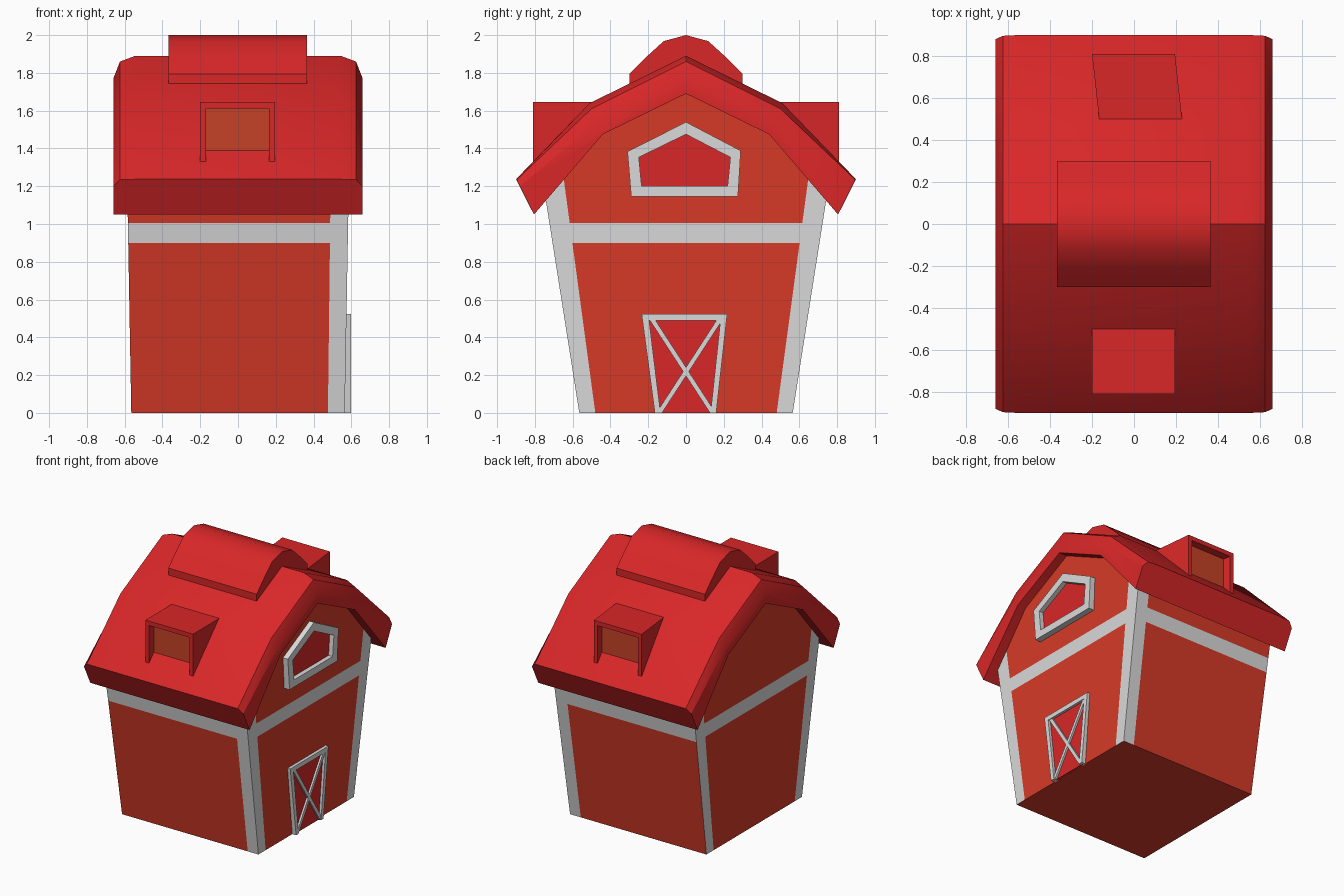
import bpy, bmesh
from mathutils import Vector

if "Cube" in bpy.data.objects:
    bpy.data.objects.remove(bpy.data.objects["Cube"])


def material(name, rgb):
    m = bpy.data.materials.new(name)
    m.diffuse_color = (*rgb, 1)
    m.use_nodes = True
    m.node_tree.nodes["Principled BSDF"].inputs["Base Color"].default_value = m.diffuse_color
    return m


WALL = material("wall_orange_red", (0.68, 0.042, 0.020))
ROOF = material("roof_red", (0.69, 0.020, 0.021))
TRIM = material("trim_white", (0.70, 0.70, 0.70))
PANE = material("dormer_brown", (0.56, 0.055, 0.020))


def finish(bm, name, mats, smooth=False):
    bmesh.ops.recalc_face_normals(bm, faces=bm.faces)
    me = bpy.data.meshes.new(name)
    bm.to_mesh(me)
    bm.free()
    for m in mats:
        me.materials.append(m)
    ob = bpy.data.objects.new(name, me)
    bpy.context.collection.objects.link(ob)
    if smooth:
        bpy.context.view_layer.objects.active = ob
        ob.select_set(True)
        bpy.ops.object.shade_smooth_by_angle(angle=0.55)
        ob.select_set(False)
    return ob


def loft(sections, closed=False):
    """Bridge matching loops of 3D points; cap the ends unless closed."""
    bm = bmesh.new()
    rows = [[bm.verts.new(p) for p in s] for s in sections]
    n = len(rows[0])
    pairs = list(zip(rows, rows[1:])) + ([(rows[-1], rows[0])] if closed else [])
    for a, b in pairs:
        for i in range(n):
            j = (i + 1) % n
            bm.faces.new((a[i], a[j], b[j], b[i]))
    if not closed:
        bm.faces.new(rows[0])
        bm.faces.new(rows[-1])
    return bm


def at_x(pts, x):
    return [(x, y, z) for y, z in pts]


def mirrored(half):
    """Half profile ending on the y = 0 line, mirrored to a full one."""
    return half + [(-y, z) for y, z in reversed(half) if y > 0]


def prism(name, pts, x0, x1, mat, smooth=False):
    return finish(loft([at_x(pts, x0), at_x(pts, x1)]), name, [mat], smooth)


# Flared barn body with painted corner strips and belt band
profile = mirrored([(0.565, 0), (0.742, 1.125), (0.45, 1.48), (0, 1.70)])
wall_x = lambda z: 0.565 + 0.018 * z
body = loft([[(s * wall_x(z), y, z) for y, z in profile] for s in (-1, 1)])
cuts = [((0, 0, 0.9), (0, 0, 1)), ((0, 0, 1.005), (0, 0, 1)),
        ((0, 0.48, 0), (0, 1, -0.135)), ((0, -0.48, 0), (0, 1, 0.135)),
        ((0.476, 0, 0), (1, 0, -0.012))]
for co, no in cuts:
    bmesh.ops.bisect_plane(body, geom=body.verts[:] + body.edges[:] + body.faces[:],
                           plane_co=co, plane_no=Vector(no).normalized())
body.normal_update()
for f in body.faces:
    c, n = f.calc_center_median(), f.normal
    band = 0.9 < c.z < 1.005
    gable = abs(n.x) > 0.7 and (band or abs(c.y) > 0.48 + 0.135 * c.z)
    side = abs(n.y) > 0.9 and (band or c.x > 0.476 + 0.012 * c.z)
    f.material_index = 1 if gable or side else 0
finish(body, "barn_body", [WALL, TRIM])

# Thick gambrel roof with rounded gable ends
under = [(-0.805, 1.05), (-0.44, 1.475), (0, 1.69), (0.44, 1.475), (0.805, 1.05)]
ends = [(0.66, [(0.88, 1.20), (0.475, 1.54), (0, 1.77)]),
        (0.625, [(0.896, 1.235), (0.50, 1.61), (0, 1.86)]),
        (0.545, [(0.90, 1.237), (0.51, 1.64), (0, 1.89)])]
sections = [at_x(mirrored(o) + under, -x) for x, o in ends]
sections += [at_x(mirrored(o) + under, x) for x, o in reversed(ends)]
finish(loft(sections), "roof", [ROOF], True)

# Rounded ridge vent
vent = mirrored([(0.30, 1.70), (0.30, 1.795), (0.215, 1.88), (0.118, 1.968), (0, 2.0)])
prism("ridge_vent", vent, -0.367, 0.365, ROOF, True)

# Dormers: open hood with a recessed pane; the rear one leans sideways
hood = [(-0.2, 1.31), (-0.2, 1.645), (0.195, 1.645), (0.195, 1.31),
        (0.165, 1.31), (0.165, 1.612), (-0.17, 1.612), (-0.17, 1.31)]
pane = [(-0.18, 1.31), (-0.18, 1.62), (0.175, 1.62), (0.175, 1.31)]
for name, s, lean in (("front", -1, 0), ("back", 1, 0.035)):
    finish(loft([[(x, s * 0.81, z) for x, z in hood],
                 [(x + lean, s * 0.49, z) for x, z in hood]]), name + "_dormer", [ROOF])
    finish(loft([[(x + lean * 0.2, s * y, z) for x, z in pane] for y in (0.752, 0.745)]),
           name + "_dormer_pane", [PANE])

# Loft window on the +x gable
outer = [(-0.29, 1.146), (-0.31, 1.383), (0, 1.54), (0.29, 1.388), (0.275, 1.146)]
inner = [(-0.235, 1.2), (-0.25, 1.353), (0, 1.475), (0.235, 1.353), (0.22, 1.2)]
finish(loft([at_x(outer, 0.575), at_x(outer, 0.63), at_x(inner, 0.63), at_x(inner, 0.575)],
            closed=True), "window_frame", [TRIM])
prism("window_pane", inner, 0.588, 0.596, ROOF)

# Barn door with frame and cross braces
frame = [(-0.165, 0), (-0.235, 0.523), (0.218, 0.523), (0.16, 0),
         (0.13, 0), (0.182, 0.488), (-0.195, 0.488), (-0.135, 0)]
prism("door_frame", frame, 0.56, 0.597, TRIM)
prism("door_panel", [(-0.15, 0), (-0.21, 0.5), (0.2, 0.5), (0.145, 0)], 0.57, 0.578, ROOF)
for i, s in enumerate((-1, 1)):
    brace = [(-s * 0.157, 0), (-s * 0.127, 0), (s * 0.19, 0.488), (s * 0.16, 0.488)]
    prism("door_brace_%d" % (i + 1), brace, 0.565, 0.592, TRIM)
